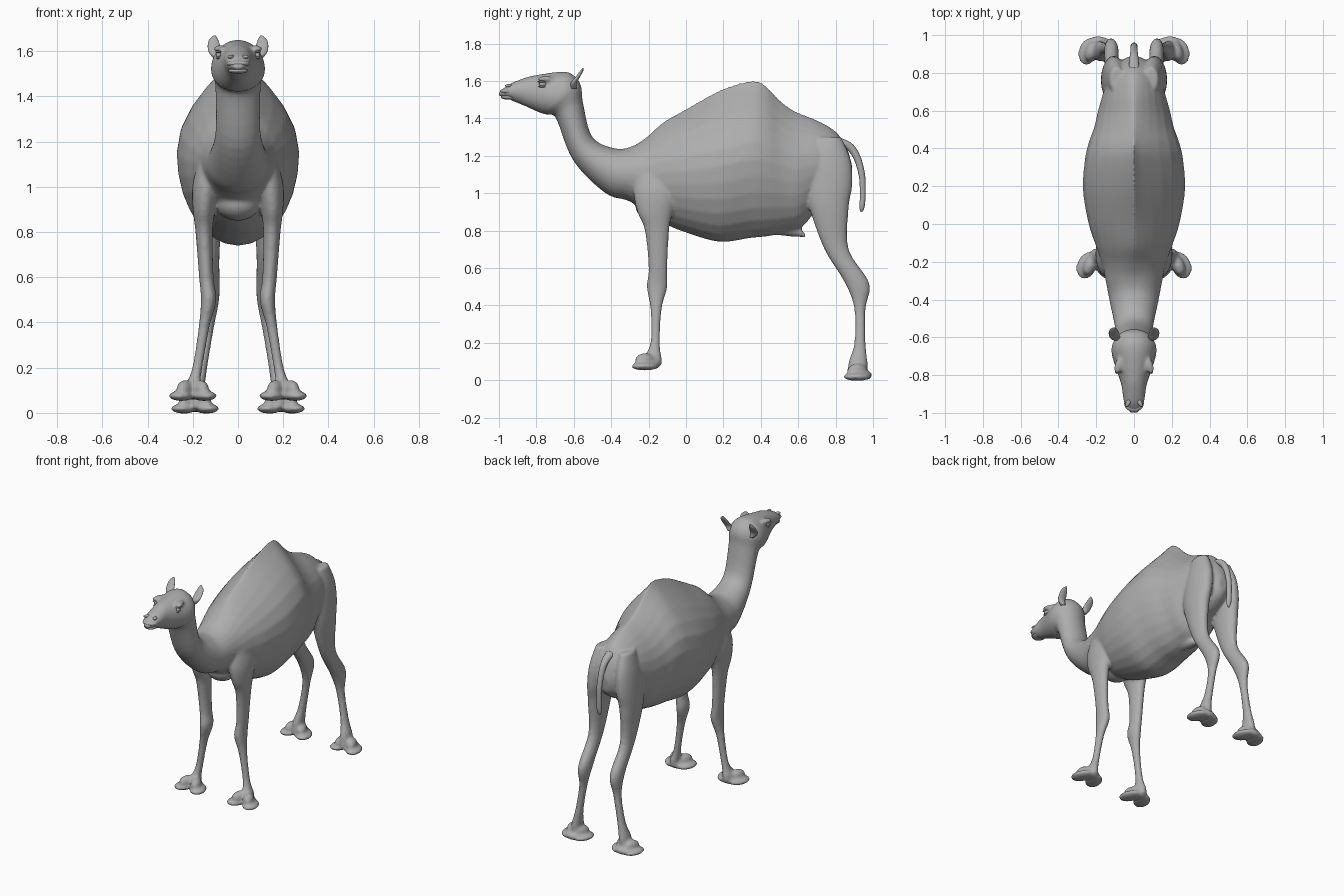
import bpy, bmesh
from math import sin, cos, pi
from mathutils import Matrix, Vector

cube = bpy.data.objects.get("Cube")
if cube:
    bpy.data.objects.remove(cube)

hide = bpy.data.materials.new("plain grey hide")
hide.use_nodes = True
grey = (0.42, 0.42, 0.42, 1)
hide.diffuse_color = grey
hide.node_tree.nodes["Principled BSDF"].inputs["Base Color"].default_value = grey
SIDES = {"left": 1, "right": -1}


def spline(rows, steps=5):
    """Smooth rows of section values with a Catmull-Rom curve."""
    smooth = []
    last = len(rows) - 1
    for i in range(last):
        before, start, end, after = [rows[max(0, min(last, i + k))] for k in (-1, 0, 1, 2)]
        for j in range(steps):
            t = j / steps
            smooth.append([b + t / 2 * (c - a + t * (2*a - 5*b + 4*c - d + t * (3*(b - c) + d - a)))
                           for a, b, c, d in zip(before, start, end, after)])
    return smooth + [rows[last]]


def loft(bm, rows, count=28):
    """Rows hold centre x, upper y and z, lower y and z, half width, pinch of the upper half."""
    rings = []
    for x, upper_y, upper_z, lower_y, lower_z, width, pinch in spline(rows):
        middle = Vector((x, (upper_y + lower_y) / 2, (upper_z + lower_z) / 2))
        up = Vector((0, (upper_y - lower_y) / 2, (upper_z - lower_z) / 2))
        ring = []
        for k in range(count):
            c, s = cos(2 * pi * k / count), sin(2 * pi * k / count)
            power = pinch if s > 0 else 1
            across = Vector((width * c * max(abs(c), 0.001) ** (power - 1), 0, 0))
            ring.append(bm.verts.new(middle + up * s + across))
        rings.append(ring)
    faces = [bm.faces.new((a[k], a[k - 1], b[k - 1], b[k]))
             for a, b in zip(rings, rings[1:]) for k in range(count)]
    faces += [bm.faces.new(rings[0]), bm.faces.new(rings[-1])]
    bmesh.ops.recalc_face_normals(bm, faces=faces)


def blob(bm, centre, size, turn=0):
    place = Matrix.Translation(centre) @ Matrix.Rotation(turn, 4, 'Z') @ Matrix.Diagonal((*size, 1))
    bmesh.ops.create_uvsphere(bm, u_segments=24, v_segments=14, radius=1, matrix=place)


def finish(bm, name, blend=False):
    mesh = bpy.data.meshes.new(name)
    bm.to_mesh(mesh)
    bm.free()
    part = bpy.data.objects.new(name, mesh)
    bpy.context.collection.objects.link(part)
    mesh.materials.append(hide)
    mesh.shade_smooth()
    if blend:
        remesh = part.modifiers.new("Blend parts", 'REMESH')
        remesh.mode = 'VOXEL'
        remesh.voxel_size = 0.0095
        remesh.use_smooth_shade = True
        soften = part.modifiers.new("Soften", 'SMOOTH')
        soften.iterations = 4


# Trunk with hump: upper y z, lower y z, half width
trunk = [
    (.89, 1.14, .88, 1.04, .03), (.86, 1.24, .85, 1, .08), (.8, 1.33, .79, .96, .13),
    (.7, 1.39, .71, .92, .16), (.58, 1.44, .62, .82, .19), (.5, 1.5, .53, .79, .21),
    (.42, 1.58, .44, .77, .24), (.34, 1.6, .34, .76, .26), (.18, 1.55, .18, .74, .27),
    (0, 1.45, 0, .79, .24), (-.12, 1.38, -.12, .84, .2), (-.21, 1.3, -.21, .9, .17)]
# Neck and head
neck = [
    (-.29, 1.25, -.31, .96, .15), (-.38, 1.24, -.43, 1, .13), (-.5, 1.3, -.6, 1.17, .1),
    (-.55, 1.48, -.69, 1.39, .1), (-.56, 1.57, -.72, 1.42, .11), (-.59, 1.62, -.74, 1.42, .12),
    (-.65, 1.65, -.78, 1.43, .11), (-.81, 1.63, -.87, 1.47, .07), (-.88, 1.61, -.92, 1.49, .06),
    (-.95, 1.58, -.96, 1.51, .05), (-1, 1.54, -1, 1.52, .02)]

# Legs: height, front y, back y, centre x
front_leg = [
    (1.1, -.27, -.03, .12), (1, -.28, -.03, .14), (.9, -.26, -.07, .15), (.8, -.22, -.09, .15),
    (.6, -.2, -.1, .14), (.5, -.21, -.1, .13), (.38, -.19, -.13, .15), (.2, -.19, -.14, .18),
    (.12, -.23, -.13, .2), (.08, -.24, -.13, .2)]
hind_leg = [
    (1.3, .7, .83, .09), (1.18, .65, .88, .1), (1.05, .64, .89, .11), (.92, .66, .87, .12),
    (.7, .74, .87, .12), (.52, .85, .98, .12), (.38, .9, .96, .13), (.2, .9, .96, .16),
    (.1, .87, .97, .18), (.02, .86, .97, .18)]
# Feet: centre of each sole
soles = [(.2, -.22, .063), (.19, .915, .007)]

bm = bmesh.new()
loft(bm, [(0, *row, 1 + 4.5 * max(0, row[1] - 1.25)) for row in trunk]
     + [(0, *row, 1) for row in neck])
for side in SIDES.values():
    for leg in (front_leg, hind_leg):
        loft(bm, [(side * x, front, z, back, z, .012 + .2 * (back - front), 1)
                  for z, front, back, x in leg])
    # Splayed two-toed feet with a flat pad and a heel
    for x, y, z in soles:
        for toe in (1, -1):
            blob(bm, (side * x + toe * .05, y, z + .012), (.053, .075, .022), toe * .35)
            blob(bm, (side * x + toe * .035, y, z + .042), (.033, .055, .04), toe * .35)
        blob(bm, (side * x, y + .045, z + .02), (.055, .035, .025))
    # Brow and cheek
    blob(bm, (side * .078, -.745, 1.61), (.024, .05, .016), side * .35)
    blob(bm, (side * .075, -.7, 1.5), (.03, .06, .05))
# Chest pad and sheath
blob(bm, (0, -.17, .93), (.1, .1, .08))
loft(bm, [(0, y, z + half, y, z - half, half, 1)
          for y, z, half in ((.46, .83, .05), (.55, .81, .04), (.61, .79, .024), (.64, .77, .01))])
finish(bm, "body", blend=True)

# Tail: y, z, radius
tail = [(.78, 1.29, .03), (.86, 1.26, .025), (.91, 1.2, .02), (.94, 1.1, .018),
        (.945, 1, .017), (.942, .93, .016), (.94, .9, .006)]
bm = bmesh.new()
loft(bm, [(0, y + r * .9, z + r * .4, y - r * .9, z - r * .4, r, 1) for y, z, r in tail])
finish(bm, "tail")

# Ears: centre x, y, z, half width, half thickness
ear = [(.085, -.6, 1.56, .016, .016), (.1, -.6, 1.59, .026, .016), (.106, -.58, 1.62, .028, .012),
       (.108, -.56, 1.65, .02, .009), (.103, -.55, 1.67, .004, .003)]

for label, side in SIDES.items():
    bm = bmesh.new()
    loft(bm, [(side * x, y - half, z, y + half, z, width, 1) for x, y, z, width, half in ear])
    finish(bm, label + "_ear")
    # Eye between upper and lower lids
    bm = bmesh.new()
    for height, size in ((1.583, (.013, .021, .014)), (1.597, (.016, .03, .006)),
                         (1.57, (.013, .026, .005))):
        blob(bm, (side * .083, -.765, height), size, side * .35)
    finish(bm, label + "_eye")
    # Nostril rim
    bm = bmesh.new()
    blob(bm, (side * .03, -.945, 1.575), (.012, .025, .009), side * .5)
    finish(bm, label + "_nostril")

# Lips, parted by the mouth line
bm = bmesh.new()
blob(bm, (0, -.95, 1.545), (.052, .045, .017))
blob(bm, (0, -.945, 1.513), (.043, .045, .013))
finish(bm, "lips")
